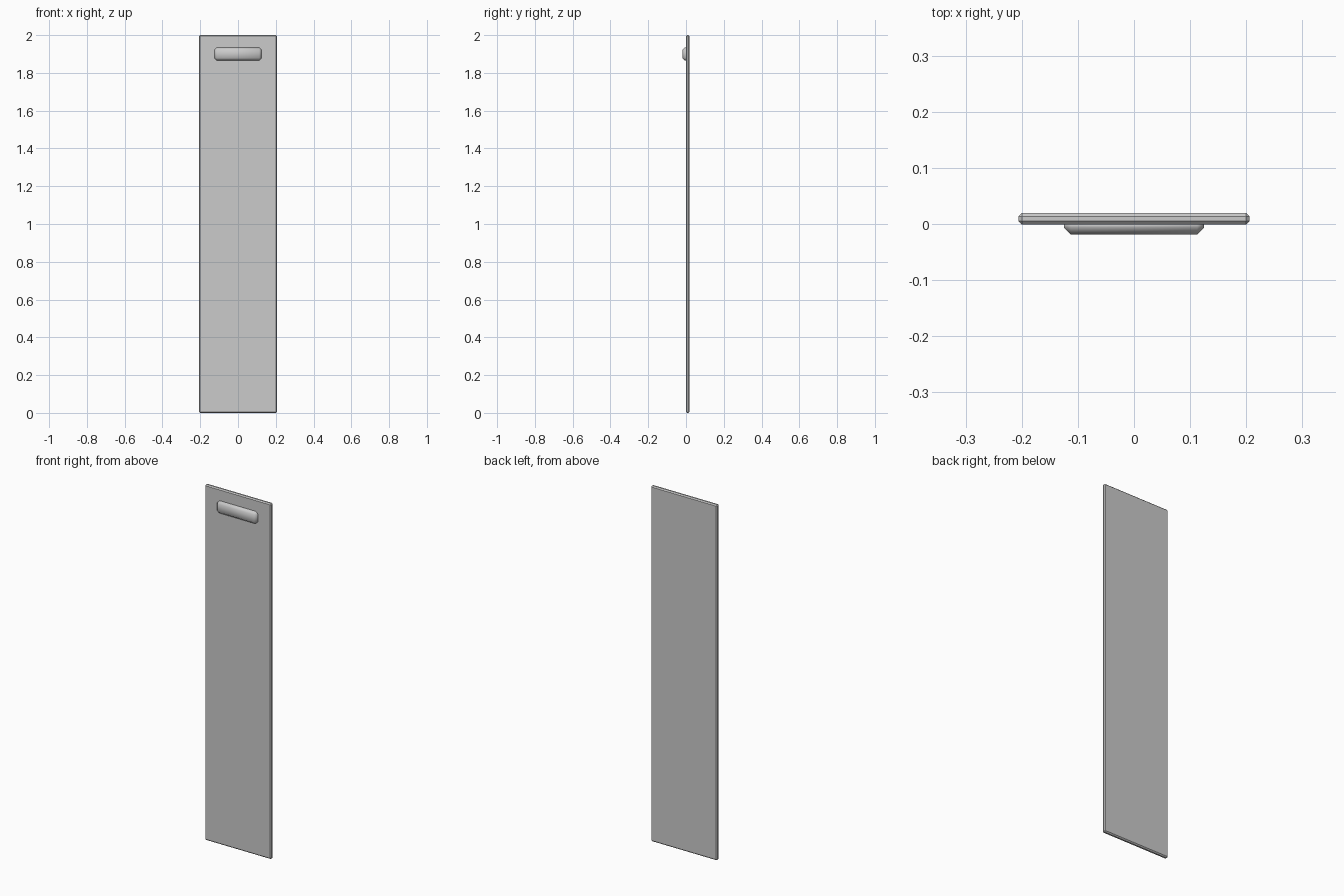
import bpy, bmesh
from mathutils import Vector

if "Cube" in bpy.data.objects:
    bpy.data.objects.remove(bpy.data.objects["Cube"])


def bevelled_box(name, lo, hi, width, segments, angle):
    """Box between two corners with all edges bevelled."""
    lo, hi = Vector(lo), Vector(hi)
    bm = bmesh.new()
    bmesh.ops.create_cube(bm, size=1)
    bmesh.ops.scale(bm, vec=hi - lo, verts=bm.verts)
    bmesh.ops.translate(bm, vec=(lo + hi) / 2, verts=bm.verts)
    bmesh.ops.bevel(bm, geom=bm.edges[:], offset=width, segments=segments,
                    profile=0.5, affect='EDGES')
    mesh = bpy.data.meshes.new(name)
    bm.to_mesh(mesh)
    bm.free()
    obj = bpy.data.objects.new(name, mesh)
    bpy.context.collection.objects.link(obj)
    bpy.ops.object.select_all(action='DESELECT')
    obj.select_set(True)
    bpy.context.view_layer.objects.active = obj
    bpy.ops.object.shade_smooth_by_angle(angle=angle)
    return obj


# Tall thin door panel with chamfered rim
bevelled_box("door_panel", (-0.206, -0.001, 0), (0.206, 0.0195, 2), 0.006, 1, 0.5)

# Rounded pull handle, its back sunk into the panel
bevelled_box("pull_handle", (-0.125, -0.0185, 1.866), (0.125, 0.0125, 1.934),
             0.0125, 1, 1.0)
